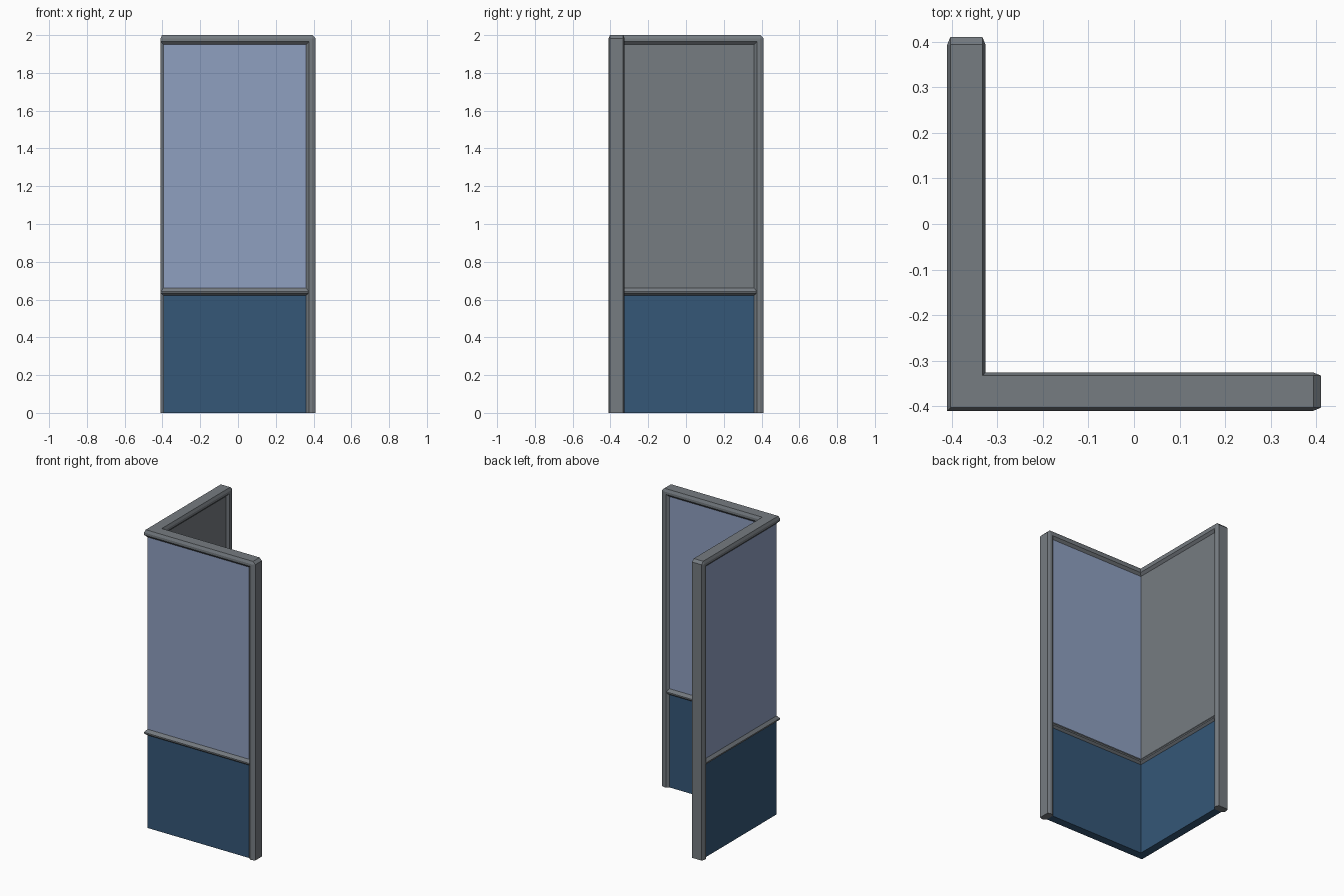
import bpy, bmesh

if "Cube" in bpy.data.objects:
    bpy.data.objects.remove(bpy.data.objects["Cube"])

C = -0.3675     # wall centre line (x for the left wall, y for the front wall)
E = 0.41        # outer end of each wall
TOP = 2.0
CUT = 0.017     # cut of the frame's top outer corner


def mat(name, col):
    m = bpy.data.materials.new(name)
    m.diffuse_color = (*col, 1)
    m.use_nodes = True
    m.node_tree.nodes["Principled BSDF"].inputs["Base Color"].default_value = m.diffuse_color
    return m


GREY = mat("frame_grey", (0.180, 0.200, 0.220))
LIGHT = mat("light_blue", (0.275, 0.350, 0.530))
DARK = mat("dark_blue", (0.035, 0.095, 0.185))


def sweep(name, rings, mats):
    """Join equal-length rings into a closed bar with capped ends."""
    bm = bmesh.new()
    vs = [[bm.verts.new(p) for p in r] for r in rings]
    n = len(rings[0])
    for a, b in zip(vs, vs[1:]):
        for i in range(n):
            j = (i + 1) % n
            bm.faces.new((a[i], a[j], b[j], b[i]))
    bm.faces.new(vs[0])
    bm.faces.new(vs[-1])
    bmesh.ops.remove_doubles(bm, verts=bm.verts[:], dist=1e-5)
    bmesh.ops.dissolve_degenerate(bm, edges=bm.edges[:], dist=1e-5)
    bmesh.ops.recalc_face_normals(bm, faces=bm.faces[:])
    me = bpy.data.meshes.new(name)
    bm.to_mesh(me)
    bm.free()
    for m in mats:
        me.materials.append(m)
    ob = bpy.data.objects.new(name, me)
    bpy.context.collection.objects.link(ob)
    return ob


def flip(ring):
    """Mirror across the diagonal: front wall to left wall."""
    return [(y, x, z) for x, y, z in ring]


def l_bar(name, profile, end, mats):
    """Sweep a (side, z) profile round the L-shaped plan."""
    start = [(end, C + s, z) for s, z in profile]
    corner = [(C + s, C + s, z) for s, z in profile]
    return sweep(name, [start, corner, flip(start)], mats)


# Outer frame: end posts and top rail, profile as (depth, side)
half = [(0, 0.035), (0.018, 0.0425), (0.034, 0.0425), (0.05, 0.0275)]
prof = half + [(d, -s) for d, s in reversed(half)]
base = [(E - d, C + s, 0) for d, s in prof]
bend1 = [(E - d, C + s, TOP - max(d, CUT)) for d, s in prof]
bend2 = [(E - max(d, CUT), C + s, TOP - d) for d, s in prof]
corner = [(C + s, C + s, TOP - d) for d, s in prof]
sweep("outer_frame", [base, bend1, bend2, corner, flip(bend2), flip(bend1), flip(base)], [GREY])

# Middle rail
half = [(0.0275, 0.662), (0.0425, 0.643), (0.0425, 0.634), (0.0275, 0.622)]
l_bar("middle_rail", half + [(-s, z) for s, z in reversed(half)], E - 0.04, [GREY])


# Wall panels
def panel(name, z0, z1, mats):
    t = 0.0275
    return l_bar(name, [(-t, z0), (t, z0), (t, z1), (-t, z1)], E - 0.045, mats)


panel("lower_panel", 0.0, 0.64, [DARK])
upper = panel("upper_panel", 0.64, 1.96, [LIGHT, GREY])
# The inner side of the left wall is grey
for f in upper.data.polygons:
    if f.normal.x > 0.9 and f.center.x < 0:
        f.material_index = 1
